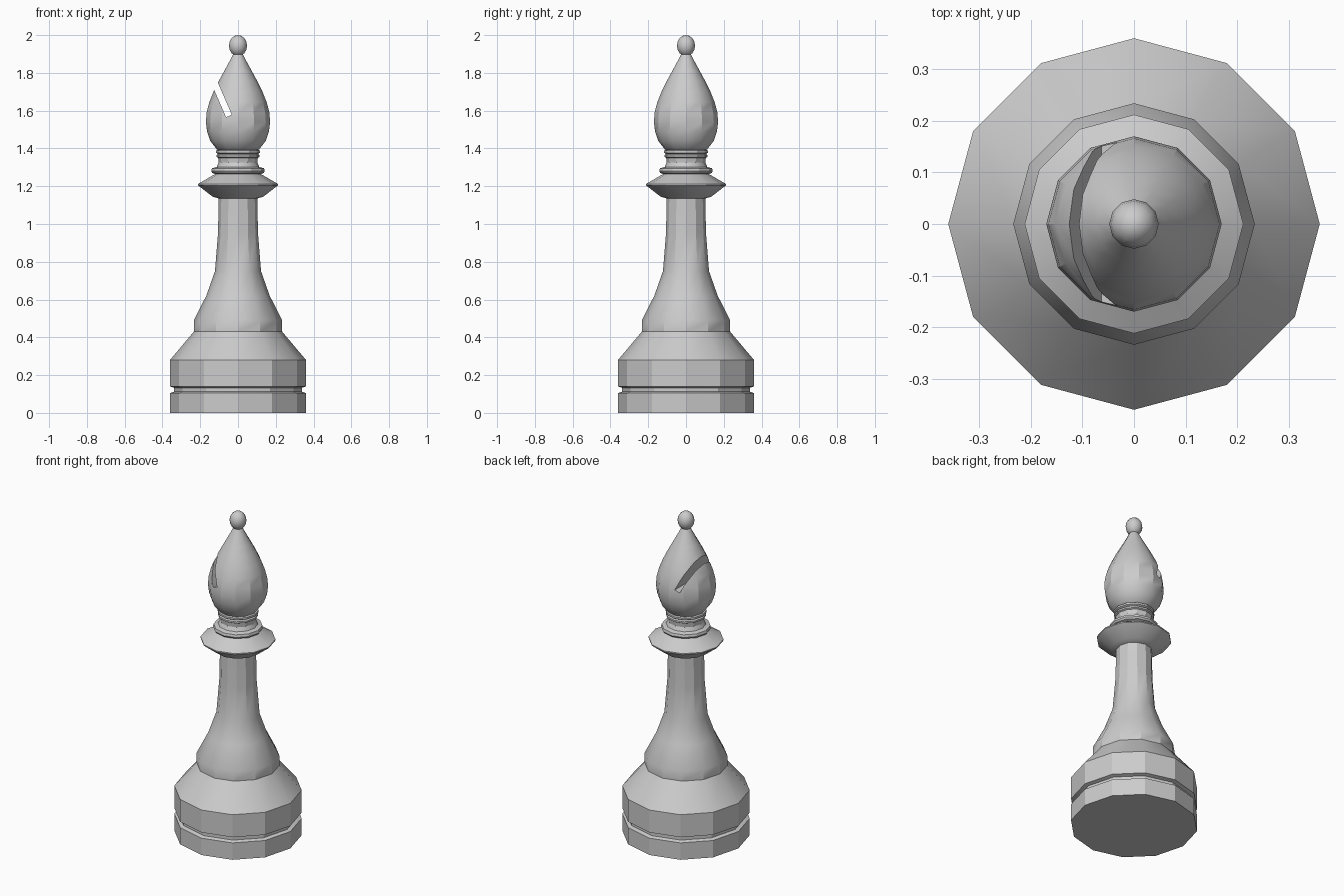
import bpy, math
from mathutils import Vector

if "Cube" in bpy.data.objects:
    bpy.data.objects.remove(bpy.data.objects["Cube"])

SIDES = 12


def lathe(name, profile):
    """Revolve an (r, z) profile into a closed 12-sided solid."""
    verts, faces = [], []
    for r, z in profile:
        for i in range(SIDES):
            a = 2 * math.pi * i / SIDES
            verts.append((r * math.cos(a), r * math.sin(a), z))
    for k in range(len(profile) - 1):
        for i in range(SIDES):
            j = (i + 1) % SIDES
            a, b = k * SIDES, (k + 1) * SIDES
            faces.append((a + i, a + j, b + j, b + i))
    faces.append(tuple(reversed(range(SIDES))))
    faces.append(tuple(range(len(verts) - SIDES, len(verts))))
    mesh = bpy.data.meshes.new(name)
    mesh.from_pydata(verts, [], faces)
    obj = bpy.data.objects.new(name, mesh)
    bpy.context.collection.objects.link(obj)
    return obj


def smooth(obj):
    bpy.ops.object.select_all(action='DESELECT')
    obj.select_set(True)
    bpy.context.view_layer.objects.active = obj
    bpy.ops.object.shade_smooth_by_angle(angle=math.radians(29))


# Grooved base, flared stem, collar and neck rings
body = lathe("base_and_stem", [
    (0.36, 0), (0.36, 0.105), (0.338, 0.112), (0.338, 0.133), (0.36, 0.14),
    (0.36, 0.28), (0.234, 0.43), (0.234, 0.49), (0.168, 0.62), (0.122, 0.75),
    (0.106, 0.95), (0.102, 1.135),
    (0.135, 1.145), (0.212, 1.205), (0.212, 1.212), (0.12, 1.265),
    (0.136, 1.27), (0.142, 1.28), (0.138, 1.295), (0.113, 1.302),
    (0.102, 1.325), (0.105, 1.35),
    (0.114, 1.355), (0.114, 1.365), (0.106, 1.371), (0.116, 1.377),
    (0.116, 1.388), (0.10, 1.395)])

# Teardrop head
head = lathe("head", [
    (0.10, 1.388), (0.112, 1.395), (0.147, 1.44), (0.164, 1.49), (0.17, 1.54),
    (0.166, 1.59), (0.152, 1.645), (0.13, 1.70), (0.103, 1.755),
    (0.073, 1.81), (0.043, 1.865), (0.028, 1.895), (0.02, 1.91)])

# Slanted slot cut through the head
tilt = -0.41
out = Vector((math.sin(tilt), 0, math.cos(tilt)))
bpy.ops.mesh.primitive_cube_add(
    size=1, location=Vector((-0.048, 0, 1.572)) + out * 0.2,
    rotation=(0, tilt, 0))
cutter = bpy.context.object
cutter.name = "slot_cutter"
cutter.scale = (0.033, 0.6, 0.4)
cutter.hide_render = True
mod = head.modifiers.new("slot", 'BOOLEAN')
mod.object = cutter
mod.operation = 'DIFFERENCE'
mod.solver = 'EXACT'
bpy.context.view_layer.objects.active = head
bpy.ops.object.modifier_apply(modifier=mod.name)
bpy.data.objects.remove(cutter)

# Ball finial
bpy.ops.mesh.primitive_uv_sphere_add(segments=SIDES, ring_count=8, radius=1,
                                     location=(0, 0, 1.944))
ball = bpy.context.object
ball.name = "finial"
ball.scale = (0.048, 0.048, 0.056)

smooth(body)
smooth(head)
for p in ball.data.polygons:
    p.use_smooth = True
